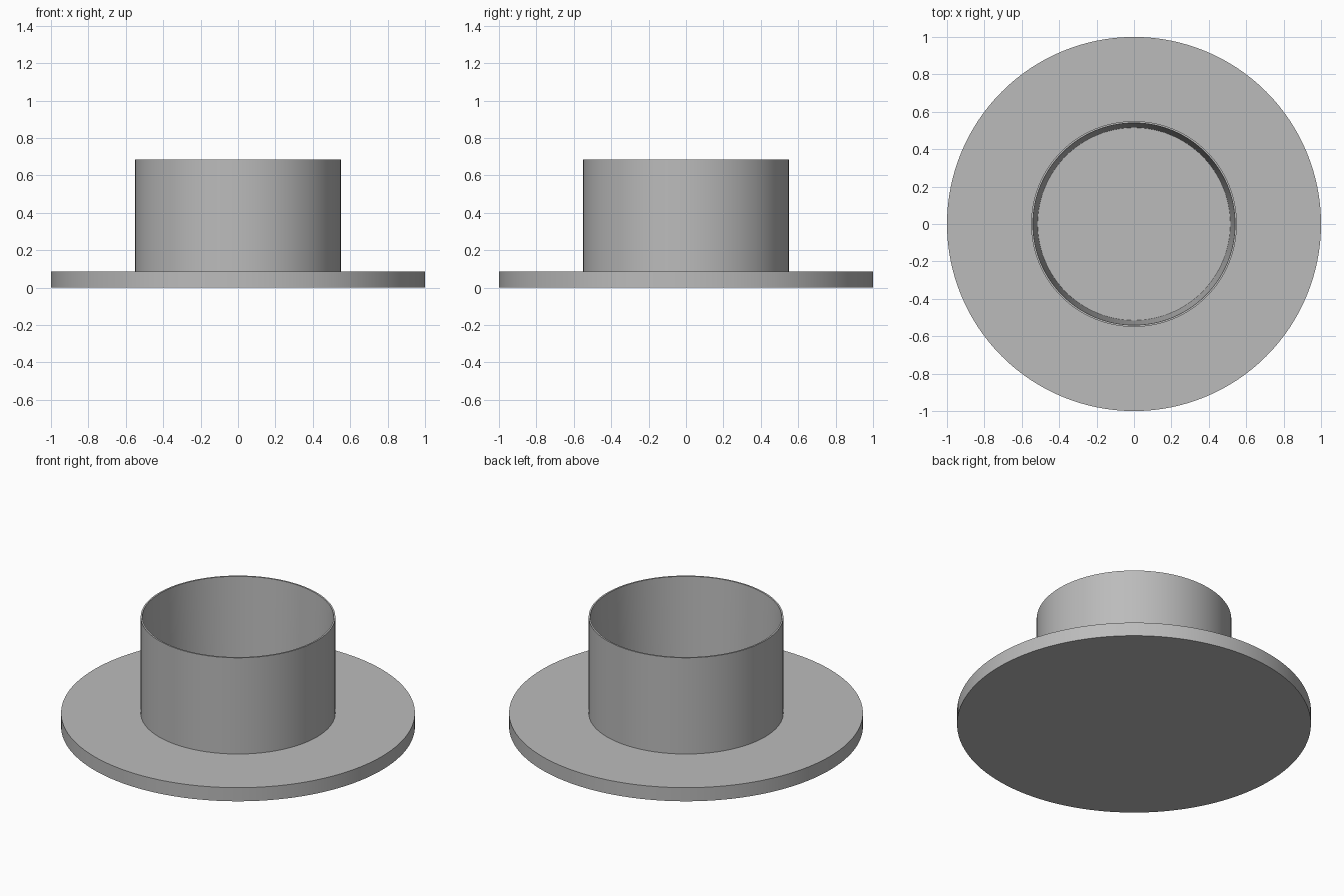
import bpy
import bmesh
import math

SEGMENTS = 128

cube = bpy.data.objects.get("Cube")
if cube:
    bpy.data.objects.remove(cube, do_unlink=True)

# Single plain grey
grey = bpy.data.materials.new("plain_grey")
grey.use_nodes = True
colour = (0.5, 0.5, 0.5, 1)
grey.diffuse_color = colour
grey.node_tree.nodes["Principled BSDF"].inputs["Base Color"].default_value = colour


def lathe(name, profile):
    """Spin a (radius, height) profile about the z axis."""
    bm = bmesh.new()
    verts = [bm.verts.new((r, 0, z)) for r, z in profile]
    edges = [bm.edges.new(pair) for pair in zip(verts, verts[1:])]
    bmesh.ops.spin(bm, geom=verts + edges, cent=(0, 0, 0), axis=(0, 0, 1),
                   angle=math.tau, steps=SEGMENTS, use_merge=True)
    bmesh.ops.remove_doubles(bm, verts=bm.verts, dist=0.0001)
    bmesh.ops.recalc_face_normals(bm, faces=bm.faces)
    mesh = bpy.data.meshes.new(name)
    bm.to_mesh(mesh)
    bm.free()
    mesh.materials.append(grey)
    obj = bpy.data.objects.new(name, mesh)
    bpy.context.collection.objects.link(obj)
    bpy.ops.object.select_all(action="DESELECT")
    obj.select_set(True)
    bpy.context.view_layer.objects.active = obj
    bpy.ops.object.shade_smooth_by_angle(angle=math.radians(30))
    return obj


# Wide base disc joined to a thin open collar whose bore tapers inward
BASE_TOP, RIM = 0.085, 0.685
lathe("flanged_collar", [
    (0, 0), (1, 0), (1, BASE_TOP),
    (0.55, BASE_TOP), (0.55, RIM),
    (0.54, RIM), (0.515, BASE_TOP), (0, BASE_TOP),
])
